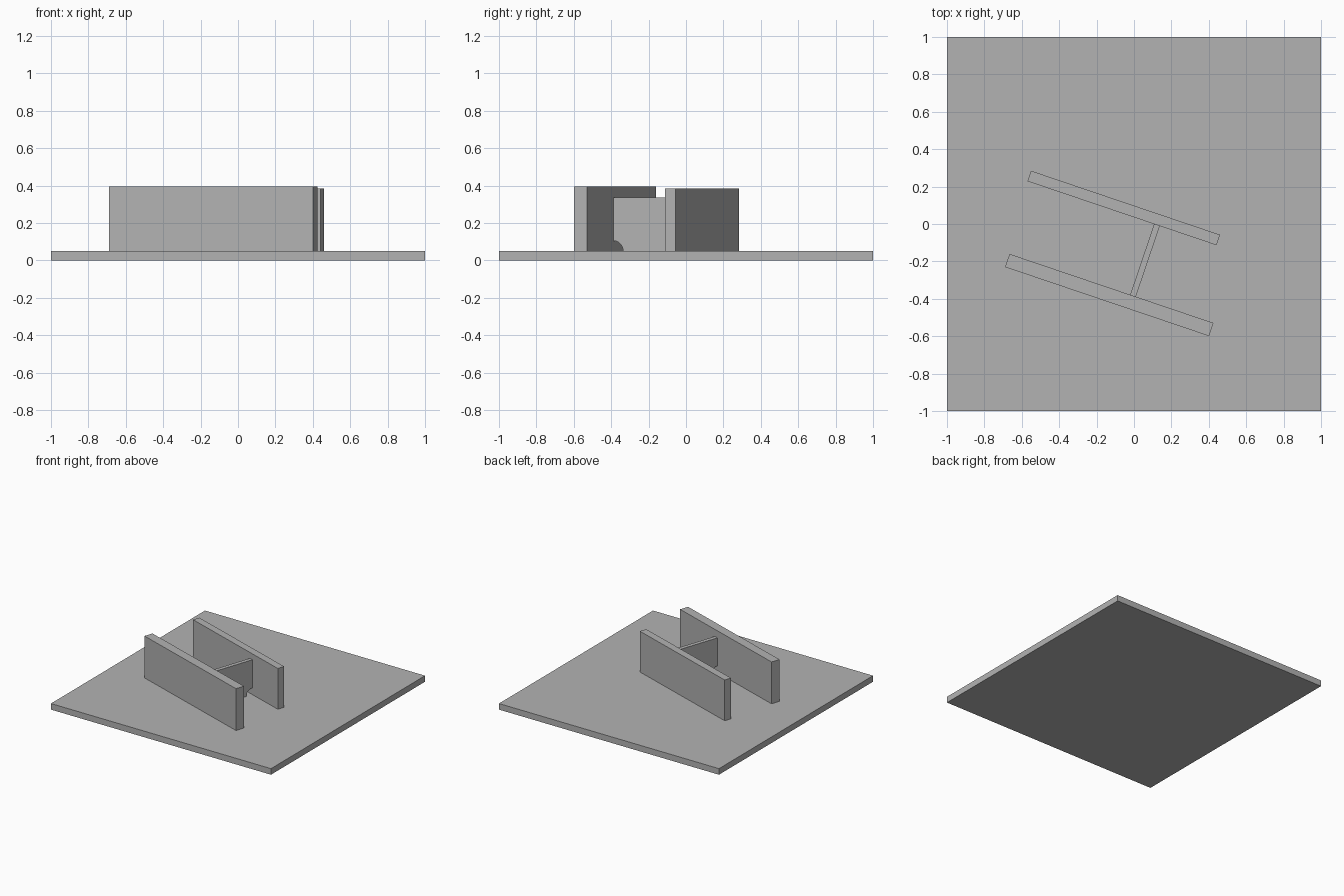
import bpy
import bmesh
import math

cube = bpy.data.objects.get("Cube")
if cube:
    bpy.data.objects.remove(cube, do_unlink=True)

GREY = (0.45, 0.45, 0.45, 1)
steel = bpy.data.materials.new("plain grey")
steel.use_nodes = True
steel.diffuse_color = GREY
steel.node_tree.nodes["Principled BSDF"].inputs["Base Color"].default_value = GREY

PLATE_TOP = 0.05
TURN = math.radians(-18.7)


def prism(name, profile, x0, x1, turn=0.0):
    """Extrude a (y, z) profile from x0 to x1, then turn it about z."""
    bm = bmesh.new()
    face = bm.faces.new([bm.verts.new((x0, y, z)) for y, z in profile])
    result = bmesh.ops.extrude_face_region(bm, geom=[face])
    moved = [v for v in result["geom"] if isinstance(v, bmesh.types.BMVert)]
    bmesh.ops.translate(bm, verts=moved, vec=(x1 - x0, 0, 0))
    bmesh.ops.recalc_face_normals(bm, faces=bm.faces)
    mesh = bpy.data.meshes.new(name)
    bm.to_mesh(mesh)
    bm.free()
    mesh.materials.append(steel)
    obj = bpy.data.objects.new(name, mesh)
    obj.rotation_euler.z = turn
    bpy.context.collection.objects.link(obj)
    return obj


def rect(y0, y1, z0, z1):
    return [(y0, z0), (y1, z0), (y1, z1), (y0, z1)]


def arc(y, z, radius, start, end, steps=10):
    angles = [math.radians(start + (end - start) * i / steps) for i in range(steps + 1)]
    return [(y + radius * math.cos(a), z + radius * math.sin(a)) for a in angles]


# Square base plate
prism("base_plate", rect(-1, 1, 0, PLATE_TOP), -1, 1)

# Two upright flanges, the front one longer and thicker
WEB_FRONT, WEB_BACK = -0.365, 0.034
prism("front_flange", rect(-0.439, WEB_FRONT, PLATE_TOP, 0.394), -0.579, 0.572, TURN)
prism("back_flange", rect(WEB_BACK, 0.093, PLATE_TOP, 0.385), -0.613, 0.454, TURN)

# Lower cross web with a quarter-round relief at each bottom corner
HOLE = 0.055
web = arc(WEB_FRONT, PLATE_TOP, HOLE, 90, 0)
web += arc(WEB_BACK, PLATE_TOP, HOLE, 180, 90)
web += [(WEB_BACK, 0.336), (WEB_FRONT, 0.336)]
prism("cross_web", web, 0.102, 0.134, TURN)
